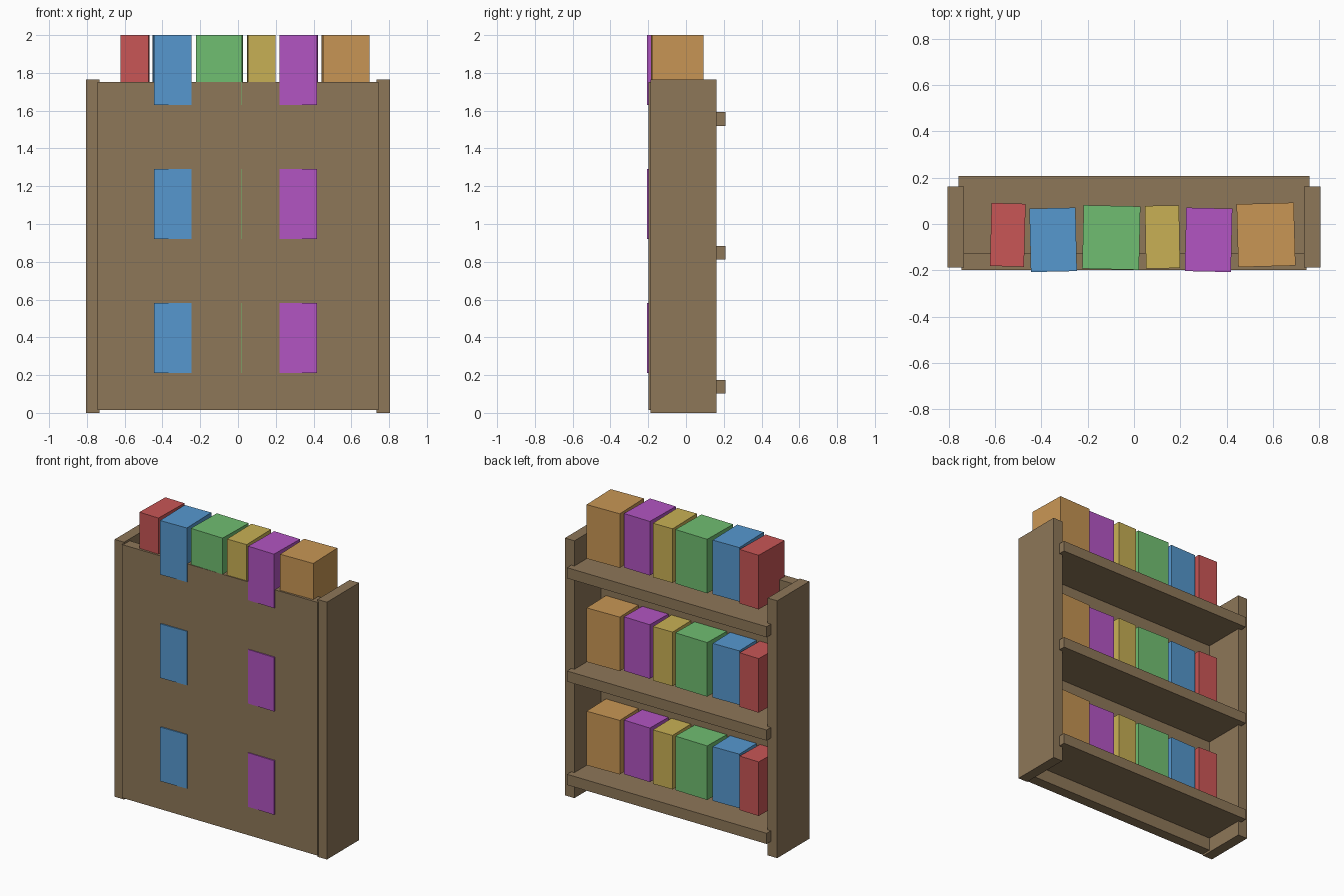
import bpy, math
from math import radians

if "Cube" in bpy.data.objects:
    bpy.data.objects.remove(bpy.data.objects["Cube"])


def material(name, rgb):
    m = bpy.data.materials.new(name)
    m.diffuse_color = (*rgb, 1)
    m.use_nodes = True
    m.node_tree.nodes["Principled BSDF"].inputs["Base Color"].default_value = m.diffuse_color
    return m


def box(name, lo, hi, mat, turn=0.0):
    """Box between two corners, turned about its own vertical axis."""
    centre = [(a + b) / 2 for a, b in zip(lo, hi)]
    bpy.ops.mesh.primitive_cube_add(size=1, location=centre)
    o = bpy.context.object
    o.name = name
    o.scale = [b - a for a, b in zip(lo, hi)]
    bpy.ops.object.transform_apply(location=False, rotation=False, scale=True)
    o.rotation_euler.z = radians(turn)
    o.data.materials.append(mat)
    return o


wood = material("wood", (0.27, 0.184, 0.098))

# Side panels
for name, s in (("left", -1), ("right", 1)):
    x0, x1 = sorted((s * 0.734, s * 0.806))
    box(name + "_side_panel", (x0, -0.187, 0), (x1, 0.162, 1.766), wood)

# Closed panel at the front (-y)
box("back_panel", (-0.744, -0.198, 0.014), (0.744, -0.125, 1.752), wood)

# Books: colour, centre x, centre y, width, depth, turn in degrees
books = [
    ("red", (0.58, 0.092, 0.092), -0.545, -0.047, 0.147, 0.272, -1.5),
    ("blue", (0.093, 0.314, 0.624), -0.349, -0.0685, 0.199, 0.274, 1.3),
    ("green", (0.162, 0.515, 0.165), -0.098, -0.0583, 0.245, 0.274, -1.3),
    ("yellow", (0.58, 0.434, 0.09), 0.123, -0.056, 0.147, 0.271, 1.0),
    ("purple", (0.445, 0.089, 0.539), 0.322, -0.0685, 0.199, 0.274, -1.3),
    ("orange", (0.58, 0.305, 0.09), 0.570, -0.047, 0.247, 0.272, 1.6),
]
mats = {b[0]: material(b[0] + "_cover", b[1]) for b in books}

# Shelves, each with the same row of books
for i in range(3):
    z = 0.102 + i * 0.709
    box(f"shelf_{i + 1}", (-0.758, -0.14, z), (0.758, 0.208, z + 0.073), wood)
    for name, _, x, y, w, d, turn in books:
        box(f"{name}_book_{i + 1}",
            (x - w / 2, y - d / 2, z + 0.109),
            (x + w / 2, y + d / 2, z + 0.480), mats[name], turn)
